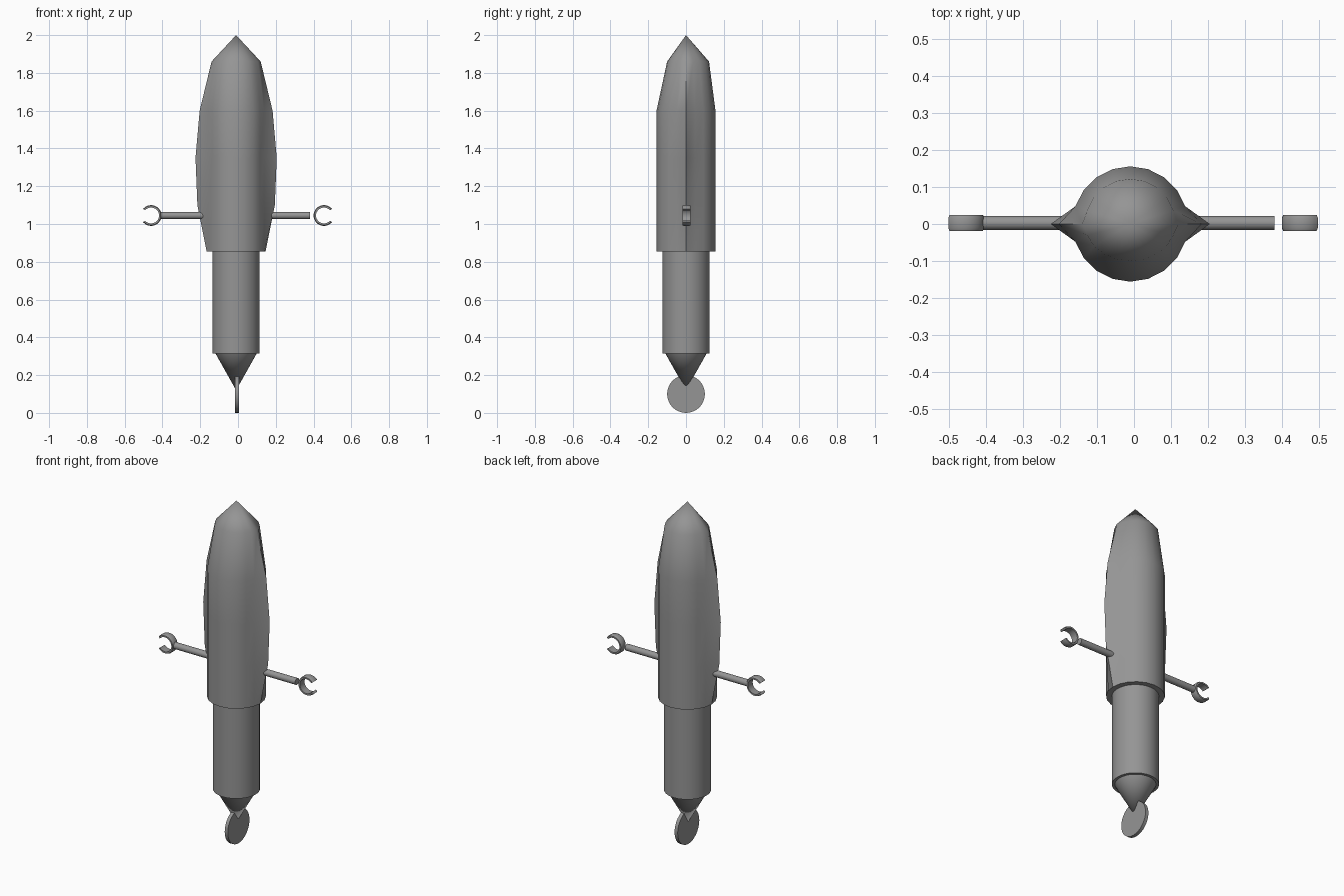
import bpy, bmesh, math
from mathutils import Vector

cube = bpy.data.objects.get("Cube")
if cube:
    bpy.data.objects.remove(cube)

grey = bpy.data.materials.new("plain_grey")
grey.use_nodes = True
GREY = (0.3, 0.3, 0.3, 1)
grey.diffuse_color = GREY
grey.node_tree.nodes["Principled BSDF"].inputs["Base Color"].default_value = GREY

CX = -0.01     # axis of the body
ARM_Z = 1.045  # height of the arms


def finish(obj, name, angle=40):
    obj.name = name
    obj.data.materials.clear()
    obj.data.materials.append(grey)
    bpy.ops.object.select_all(action="DESELECT")
    obj.select_set(True)
    bpy.context.view_layer.objects.active = obj
    bpy.ops.object.shade_smooth_by_angle(angle=math.radians(angle))
    return obj


def from_bmesh(bm, name, angle=40):
    bmesh.ops.recalc_face_normals(bm, faces=bm.faces)
    mesh = bpy.data.meshes.new(name)
    bm.to_mesh(mesh)
    bm.free()
    obj = bpy.data.objects.new(name, mesh)
    bpy.context.collection.objects.link(obj)
    return finish(obj, name, angle)


def cylinder(name, radius, start, end, sides=32, top=None):
    start, end = Vector(start), Vector(end)
    axis = end - start
    bpy.ops.mesh.primitive_cone_add(
        vertices=sides, radius1=radius, radius2=radius if top is None else top,
        depth=axis.length, location=(start + end) / 2,
        rotation=axis.to_track_quat("Z", "Y").to_euler())
    return finish(bpy.context.object, name)


# Upper hull: round rings with one ridge point pulled out on each side
# columns: height, radius, ridge reach, front depth
SECTIONS = [(0.855, 0.156, 0.156, 0.156), (1.1, 0.156, 0.205, 0.156),
            (1.35, 0.156, 0.215, 0.156), (1.6, 0.156, 0.193, 0.156),
            (1.86, 0.122, 0.13, 0.1)]
SIDES = 20
bm = bmesh.new()
rings = []
for z, radius, reach, front in SECTIONS:
    ring = []
    for i in range(SIDES):
        a = math.tau * i / SIDES
        rx = reach if i % (SIDES // 2) == 0 else radius
        ry = front if math.sin(a) < 0 else radius
        ring.append(bm.verts.new((CX + rx * math.cos(a), ry * math.sin(a), z)))
    rings.append(ring)
tip = bm.verts.new((CX, 0, 2))
bm.faces.new(rings[0])
for i in range(SIDES):
    j = (i + 1) % SIDES
    for low, high in zip(rings, rings[1:]):
        bm.faces.new((low[i], low[j], high[j], high[i]))
    bm.faces.new((rings[-1][i], rings[-1][j], tip))
from_bmesh(bm, "upper_hull", 35)

# Lower body, pointed tail and the upright disc under it
cylinder("lower_body", 0.125, (CX, 0, 0.315), (CX, 0, 0.9))
cylinder("tail_cone", 0.0, (CX, 0, 0.12), (CX, 0, 0.316), top=0.11)
cylinder("tail_disc", 0.1, (-0.016, 0, 0.1), (0.004, 0, 0.1))


# Open claw ring: a rounded band swept around an arc that opens outward
def claw(name, side):
    band = [(0.042, -0.022), (0.051, -0.022), (0.055, -0.014),
            (0.055, 0.014), (0.051, 0.022), (0.042, 0.022)]
    cx = 0.455 if side > 0 else -0.46
    steps, gap = 24, math.radians(40)
    bm = bmesh.new()
    loops = []
    for k in range(steps + 1):
        a = gap + (math.tau - 2 * gap) * k / steps
        loops.append([bm.verts.new((cx + side * r * math.cos(a), 0.003 + y,
                                    ARM_Z + r * math.sin(a))) for r, y in band])
    for a, b in zip(loops, loops[1:]):
        for i in range(len(band)):
            j = (i + 1) % len(band)
            bm.faces.new((a[i], a[j], b[j], b[i]))
    bm.faces.new(loops[0])
    bm.faces.new(loops[-1])
    from_bmesh(bm, name, 50)


for side, label, end in ((1, "left", 0.38), (-1, "right", -0.41)):
    cylinder(label + "_arm", 0.019, (side * 0.1, 0.003, ARM_Z), (end, 0.003, ARM_Z), 16)
    claw(label + "_claw", side)
